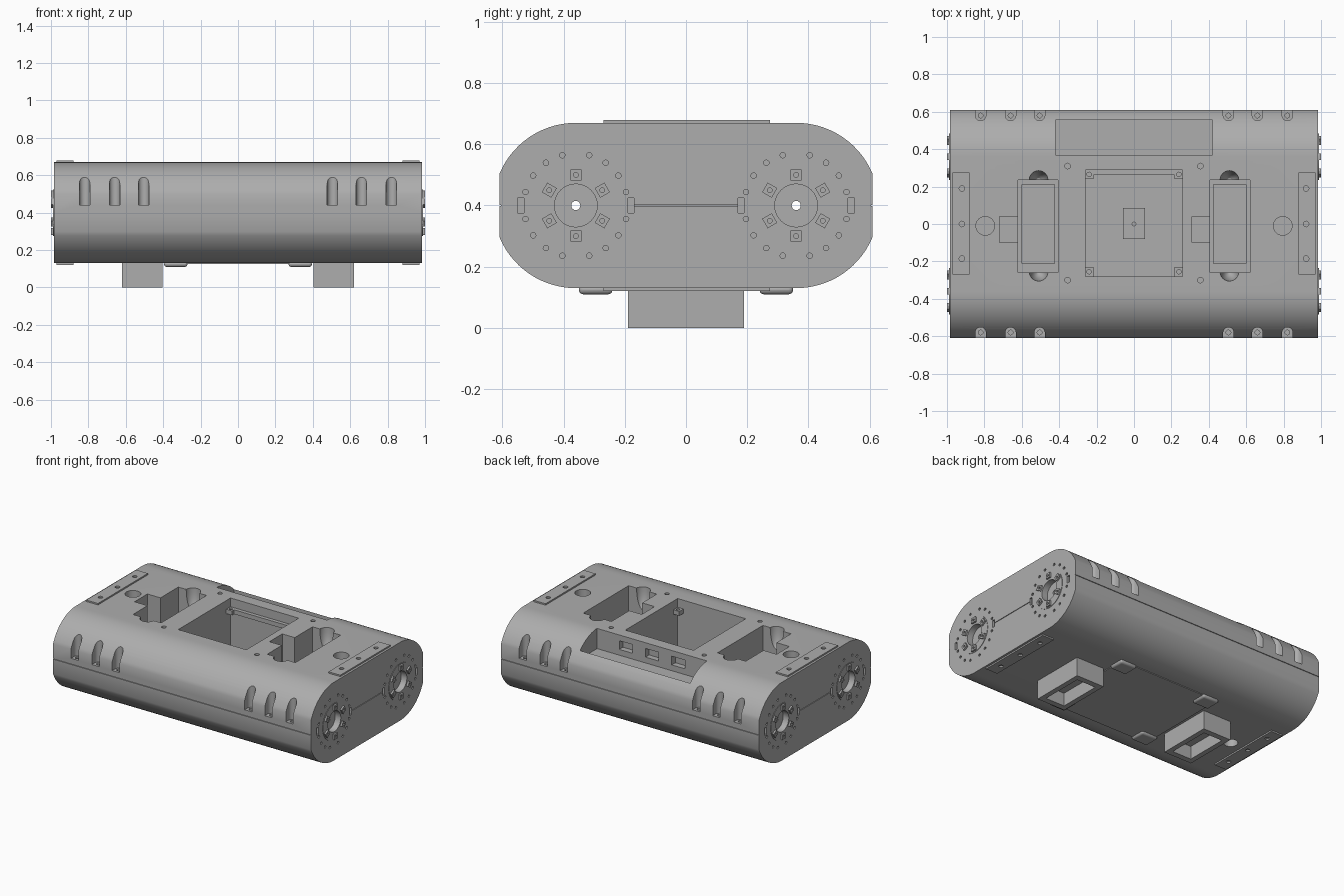
import bpy, bmesh, math
from mathutils import Matrix

if "Cube" in bpy.data.objects:
    bpy.data.objects.remove(bpy.data.objects["Cube"])

grey = bpy.data.materials.new("mid grey")
grey.use_nodes = True
COLOR = (0.42, 0.42, 0.42, 1)
grey.diffuse_color = COLOR
grey.node_tree.nodes["Principled BSDF"].inputs["Base Color"].default_value = COLOR

TOP, BOTTOM, MID, END = 0.67, 0.13, 0.40, 0.985
HUB_Y, HULL_R, SIDE_Y = 0.36, 0.27, 0.61
cutters = []


def make(name, bm):
    bmesh.ops.recalc_face_normals(bm, faces=bm.faces)
    mesh = bpy.data.meshes.new(name)
    bm.to_mesh(mesh)
    bm.free()
    mesh.materials.append(grey)
    ob = bpy.data.objects.new(name, mesh)
    bpy.context.collection.objects.link(ob)
    return ob


def box(name, x, y, z):
    """Box from (low, high) pairs."""
    bm = bmesh.new()
    bmesh.ops.create_cube(bm, size=1)
    for v in bm.verts:
        for i, (a, b) in enumerate((x, y, z)):
            v.co[i] = (a + b) / 2 + v.co[i] * (b - a)
    return make(name, bm)


def cyl(name, center, r, length, axis="Z", sides=24):
    bm = bmesh.new()
    turn = Matrix.Rotation(math.pi / 2, 4, "Y") if axis == "X" else Matrix()
    bmesh.ops.create_cone(bm, cap_ends=True, segments=sides, radius1=r, radius2=r,
                          depth=length, matrix=Matrix.Translation(center) @ turn)
    return make(name, bm)


def ball(name, center, r, height):
    bm = bmesh.new()
    bmesh.ops.create_uvsphere(bm, u_segments=24, v_segments=14, radius=1,
                              matrix=Matrix.Translation(center) @ Matrix.Diagonal((r, r, height, 1)))
    return make(name, bm)


def cut(ob):
    ob.hide_render = True
    cutters.append(ob)


def carve(ob, tools):
    """Subtract the tools, keep the result and drop the tools."""
    for t in tools:
        m = ob.modifiers.new("cut", "BOOLEAN")
        m.operation, m.solver, m.object = "DIFFERENCE", "EXACT", t
    bpy.context.view_layer.update()
    dg = bpy.context.evaluated_depsgraph_get()
    mesh = bpy.data.meshes.new_from_object(ob.evaluated_get(dg))
    ob.modifiers.clear()
    ob.data = mesh
    for t in tools:
        bpy.data.objects.remove(t)


def span(s, a, b):
    """Interval mirrored by sign s."""
    return tuple(sorted((s * a, s * b)))


# Hull: rounded profile with clipped sides, extruded along x
limit = math.acos((SIDE_Y - HUB_Y) / HULL_R)
arc = [limit + (math.pi / 2 - limit) * i / 14 for i in range(15)]
quarter = [(HUB_Y + HULL_R * math.cos(a), HULL_R * math.sin(a)) for a in arc]
profile = quarter + [(-y, z) for y, z in reversed(quarter)]
profile += [(-y, -z) for y, z in profile]
bm = bmesh.new()
face = bm.faces.new([bm.verts.new((-END, y, MID + z)) for y, z in profile])
ext = bmesh.ops.extrude_face_region(bm, geom=[face])
bmesh.ops.translate(bm, vec=(2 * END, 0, 0),
                    verts=[v for v in ext["geom"] if isinstance(v, bmesh.types.BMVert)])
hull = make("hull", bm)

# Centre bay, rear port recess and its ports
cut(box("centre_bay", (-0.26, 0.26), (-0.28, 0.29), (0.30, 0.8)))
cut(box("rear_recess", (-0.42, 0.42), (0.37, 0.555), (0.53, 0.8)))
for x in (-0.2, 0, 0.2):
    cut(box("port", (x - 0.05, x + 0.05), (0.33, 0.38), (0.57, 0.63)))

# Side bays with notches and finger scoops
for s in (-1, 1):
    cut(box("side_bay", span(s, 0.405, 0.62), (-0.26, 0.235), (0.30, 0.8)))
    cut(box("side_bay_lower", span(s, 0.425, 0.60), (-0.21, 0.21), (0.17, 0.35)))
    for y in (-0.255, 0.235):
        cut(ball("finger_scoop", (s * 0.51, y, TOP), 0.05, 0.14))
    cut(cyl("round_pocket", (s * 0.795, -0.01, TOP), 0.05, 0.2))
cut(box("left_notch", (0.31, 0.42), (-0.10, 0.04), (0.42, 0.8)))
cut(box("right_notch", (-0.72, -0.61), (-0.10, 0.04), (0.42, 0.8)))
cut(cyl("lower_pocket", (-0.79, -0.01, BOTTOM), 0.045, 0.1))

# Small deck holes
for x in (-0.355, 0.355):
    for y in (-0.3, 0.31):
        cut(cyl("deck_hole", (x, y, TOP), 0.015, 0.1, sides=16))

# Screw slots down the front and rear sides
for s in (-1, 1):
    for side in (-1, 1):
        for x in (0.505, 0.66, 0.82):
            px, py = side * x, s * 0.58
            cut(cyl("slot_round", (px, py, 0.62), 0.028, 0.36))
            cut(box("slot_mouth", (px - 0.028, px + 0.028), span(s, 0.58, 0.7), (0.44, 0.8)))
            cut(cyl("slot_screw_hole", (px, py, 0.42), 0.013, 0.1, sides=12))

# Seam between upper and lower shells
seam = (MID - 0.002, MID + 0.002)
for s in (-1, 1):
    cut(box("seam_side", (-1.1, 1.1), span(s, 0.604, 0.7), seam))
    cut(box("seam_end", span(s, 0.98, 1.1), (-0.17, 0.17), seam))

# Hub openings and bolt circles in both ends
for y in (-HUB_Y, HUB_Y):
    cut(cyl("axle_hole", (0, y, MID), 0.015, 2.4, "X", 16))
    for s in (-1, 1):
        cut(cyl("hub_bore", (s * END, y, MID), 0.07, 0.08, "X", 32))
        for q in range(4):
            for a in (15, 35, 55, 75):
                t = math.radians(a + 90 * q)
                cut(cyl("bolt_hole", (s * END, y + 0.17 * math.cos(t), MID + 0.17 * math.sin(t)),
                        0.009, 0.03, "X", 10))
        for d in (-0.18, 0.18):
            cut(box("hub_key_slot", span(s, 0.97, 1.1), (y + d - 0.01, y + d + 0.01),
                    (MID - 0.025, MID + 0.025)))
carve(hull, cutters)

# Hub rings with six raised lugs each
for y in (-HUB_Y, HUB_Y):
    for s in (-1, 1):
        ring = cyl("hub_ring", (s * END, y, MID), 0.125, 0.006, "X", 48)
        carve(ring, [cyl("bore", (s * END, y, MID), 0.07, 0.1, "X", 32)])
        for k in range(6):
            t = math.radians(30 + 60 * k)
            lug = box("hub_lug", span(s, 0.97, 1.0), (-0.018, 0.018), (-0.018, 0.018))
            lug.data.transform(Matrix.Translation((0, y, MID)) @ Matrix.Rotation(t, 4, "X")
                               @ Matrix.Translation((0, 0.1, 0)))
            spot = (s, y + 0.1 * math.cos(t), MID + 0.1 * math.sin(t))
            carve(lug, [cyl("lug_hole", spot, 0.008, 0.03, "X", 12)])

# Mounting strips with three holes, on the deck and underneath
for s in (-1, 1):
    for label, z in (("upper", (TOP - 0.005, TOP + 0.01)), ("lower", (BOTTOM - 0.01, BOTTOM + 0.005))):
        strip = box(label + "_mounting_strip", span(s, 0.88, 0.97), (-0.27, 0.275), z)
        carve(strip, [cyl("strip_hole", (s * 0.92, y, sum(z) / 2), 0.015, 0.03, sides=16)
                      for y in (-0.185, 0, 0.19)])

# Hollow feet under the side bays
for s in (-1, 1):
    foot = box("foot", span(s, 0.405, 0.62), (-0.19, 0.19), (0, BOTTOM + 0.01))
    carve(foot, [box("foot_opening", span(s, 0.44, 0.585), (-0.15, 0.15), (-0.1, 0.09))])

# Belly panel with rounded corner pads
box("belly_panel", (-0.385, 0.385), (-0.34, 0.34), (BOTTOM - 0.005, BOTTOM + 0.005))
for sx in (-1, 1):
    for sy in (-1, 1):
        pad = box("belly_pad", span(sx, 0.27, 0.395), span(sy, 0.24, 0.35), (0.11, BOTTOM + 0.01))
        m = pad.modifiers.new("round", "BEVEL")
        m.width, m.segments = 0.014, 3

# Centre bay fittings: corner tabs, rear ledge, floor plate, bracket
for sx in (-1, 1):
    for sy in (-1, 1):
        tab = box("corner_tab", span(sx, 0.215, 0.262), (0.005 + sy * 0.262 - 0.024, 0.005 + sy * 0.262 + 0.024),
                  (0.58, 0.61))
        carve(tab, [cyl("tab_hole", (sx * 0.24, 0.005 + sy * 0.26, 0.6), 0.012, 0.1, sides=12)])
box("rear_ledge", (-0.216, 0.216), (0.265, 0.292), (0.58, 0.61))
plate = box("floor_plate", (-0.06, 0.06), (-0.08, 0.085), (0.295, 0.315))
carve(plate, [cyl("plate_hole", (0, 0, 0.31), 0.01, 0.1, sides=12)])

# Smooth curved faces, keep edges crisp
bpy.ops.object.select_all(action="DESELECT")
for ob in bpy.context.collection.objects:
    if ob.type == "MESH":
        ob.select_set(True)
        bpy.context.view_layer.objects.active = ob
bpy.ops.object.shade_smooth_by_angle(angle=math.radians(25))
